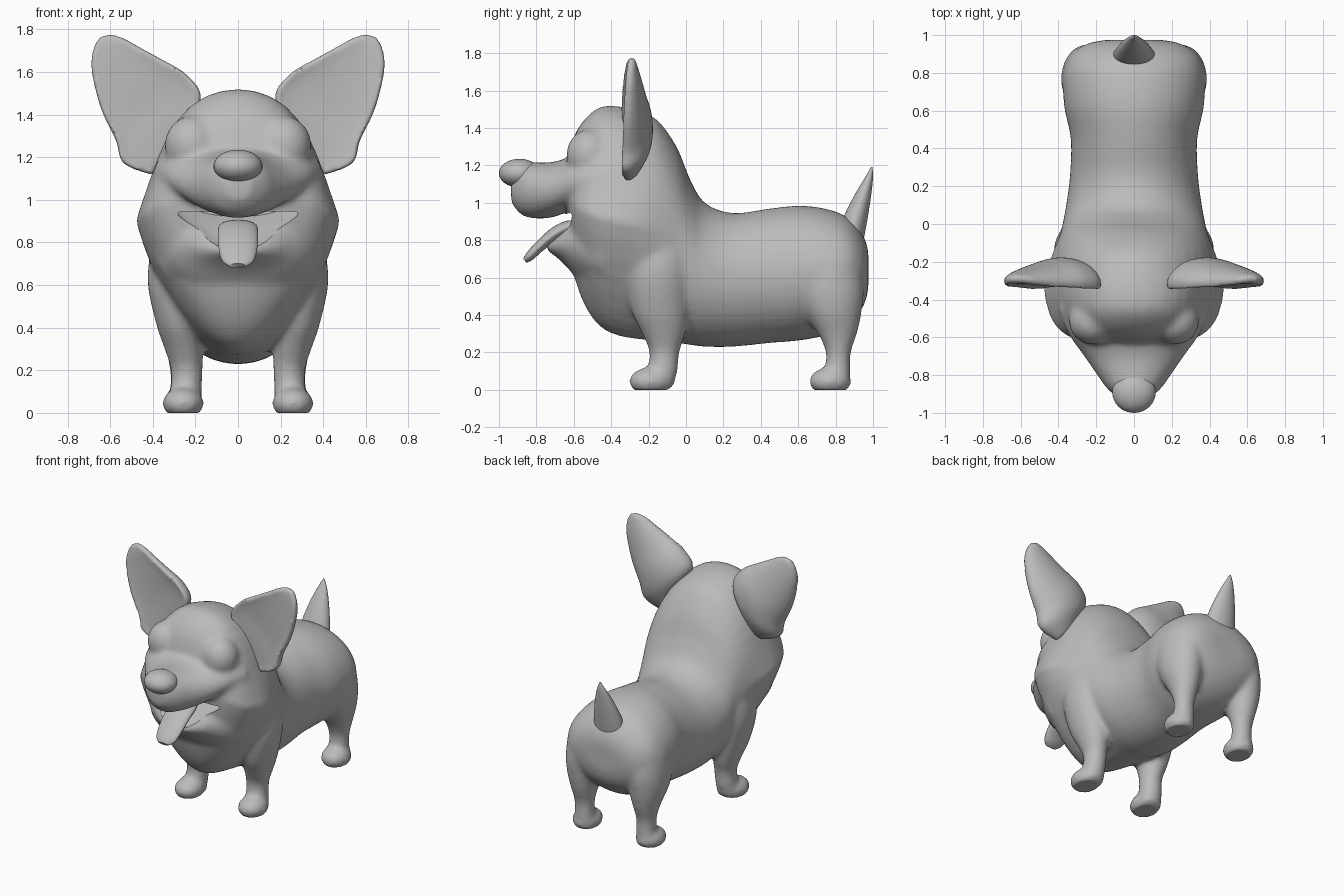
import bpy, bmesh, math
from mathutils import Vector

if "Cube" in bpy.data.objects:
    bpy.data.objects.remove(bpy.data.objects["Cube"])

fur = bpy.data.materials.new("plain_grey")
fur.diffuse_color = (0.50, 0.50, 0.50, 1)
fur.use_nodes = True
fur.node_tree.nodes["Principled BSDF"].inputs["Base Color"].default_value = fur.diffuse_color
X, Y, Z = Vector((1, 0, 0)), Vector((0, 1, 0)), Vector((0, 0, 1))


def new_object(name, bm):
    bmesh.ops.recalc_face_normals(bm, faces=bm.faces)
    me = bpy.data.meshes.new(name)
    bm.to_mesh(me)
    bm.free()
    me.materials.append(fur)
    ob = bpy.data.objects.new(name, me)
    bpy.context.collection.objects.link(ob)
    return ob


def loft(bm, rings, steps=4, segs=36, cup=1.0, shape=None):
    """Skin smooth rings (centre, u, v); cup < 0 hollows the -v side."""
    dense = []
    for i in range(len(rings) - 1):
        q = [rings[max(0, min(len(rings) - 1, i + k))] for k in (-1, 0, 1, 2)]
        for s in range(steps):
            t = s / steps
            w = (-.5*t + t*t - .5*t**3, 1 - 2.5*t*t + 1.5*t**3,
                 .5*t + 2*t*t - 1.5*t**3, -.5*t*t + .5*t**3)
            dense.append([sum((q[k][j] * w[k] for k in range(4)), Vector()) for j in range(3)])
    dense.append(rings[-1])
    loops = []
    for c, u, v in dense:
        loop = []
        for k in range(segs):
            a = math.tau * k / segs
            s = math.sin(a)
            f = shape(c.y, s) if shape else 1
            loop.append(bm.verts.new(c + u * math.cos(a) * f + v * (s if s > 0 else s * cup)))
        loops.append(loop)
    for a, b in zip(loops, loops[1:]):
        for k in range(segs):
            n = (k + 1) % segs
            bm.faces.new((a[k], a[n], b[n], b[k]))
    bm.faces.new(loops[0])
    bm.faces.new(loops[-1])


def along_y(rows):      # y, top, bottom, half width
    return [(Vector((0, y, (t + b) / 2)), X * w, Z * ((t - b) / 2)) for y, t, b, w in rows]


def along_z(rows, side=1):      # z, x, y, half width, half depth
    return [(Vector((x * side, y, z)), X * rx, Y * ry) for z, x, y, rx, ry in rows]


def ball(bm, centre, radii):
    made = bmesh.ops.create_uvsphere(bm, u_segments=32, v_segments=20, radius=1)
    for v in made["verts"]:
        v.co = Vector(centre) + Vector(a * b for a, b in zip(v.co, radii))


def bake(ob):
    dg = bpy.context.evaluated_depsgraph_get()
    me = bpy.data.meshes.new_from_object(ob.evaluated_get(dg))
    ob.modifiers.clear()
    ob.data = me


def chest_shape(y, s):
    """Narrow the bib to a keel and pinch the temples, towards the front."""
    k = max(0, min(1, (-.08 - y) / .25))
    return 1 - k * (.36 * -s if s < 0 else .42 * s * (1 - s))


# Torso, neck and skull
bm = bmesh.new()
loft(bm, along_y([
    (.975, .74, .54, .15), (.95, .82, .45, .26), (.88, .91, .36, .345), (.78, .96, .30, .375),
    (.62, .985, .265, .37), (.45, .97, .25, .335), (.25, .945, .23, .34), (.10, 1.0, .23, .36),
    (.02, 1.13, .24, .375), (-.05, 1.30, .25, .39), (-.15, 1.44, .26, .43),
    (-.25, 1.49, .27, .465), (-.35, 1.515, .285, .48), (-.45, 1.515, .33, .46),
    (-.53, 1.46, .43, .425), (-.59, 1.375, .58, .36), (-.625, 1.27, .74, .26)]),
    shape=chest_shape)
# Muzzle
loft(bm, along_y([
    (-.45, 1.30, .95, .40), (-.58, 1.26, .97, .35), (-.70, 1.22, .925, .265),
    (-.80, 1.215, .915, .195), (-.88, 1.21, .935, .135), (-.935, 1.13, 1.0, .06)]))
# Lower jaw
loft(bm, along_y([
    (-.45, 1.02, .50, .39), (-.56, .98, .57, .32), (-.64, .90, .66, .235),
    (-.70, .83, .715, .16), (-.745, .78, .745, .08)]))
for side in (1, -1):
    # Closed eye bulges
    ball(bm, (.215 * side, -.515, 1.255), (.13, .125, .14))
    # Front legs and paws
    loft(bm, along_z([
        (.96, .25, -.11, .05, .06), (.80, .27, -.135, .125, .15), (.62, .28, -.15, .145, .175),
        (.42, .275, -.14, .11, .15),
        (.30, .255, -.12, .09, .115), (.20, .24, -.115, .075, .08), (.10, .245, -.125, .075, .08),
        (.01, .25, -.14, .08, .07)], side))
    ball(bm, (.257 * side, -.19, .045), (.098, .115, .075))
    # Hind legs and paws
    loft(bm, along_z([
        (.86, .18, .76, .05, .07), (.74, .23, .765, .125, .145), (.56, .245, .765, .14, .185),
        (.42, .25, .785, .125, .155),
        (.30, .25, .81, .09, .105), (.20, .25, .815, .07, .067), (.10, .25, .81, .07, .07),
        (.01, .25, .80, .08, .08)], side))
    ball(bm, (.257 * side, .77, .045), (.098, .113, .075))
body = new_object("body", bm)
rm = body.modifiers.new("fuse", 'REMESH')
rm.mode = 'VOXEL'
rm.voxel_size = .016
sm = body.modifiers.new("soften", 'SMOOTH')
sm.factor = .5
sm.iterations = 12
bake(body)

# Open smiling mouth, cut between muzzle and jaw
bm = bmesh.new()
loft(bm, along_y([
    (-.50, .965, .92, .22), (-.57, .965, .875, .31), (-.64, .94, .82, .25),
    (-.72, .912, .77, .19), (-.84, .90, .75, .14)]))
for v in bm.verts:
    v.co.z += .5 * v.co.x ** 2
cutter = new_object("mouth_cutter", bm)
cutter.hide_render = True
bo = body.modifiers.new("mouth", 'BOOLEAN')
bo.operation = 'DIFFERENCE'
bo.object = cutter
bake(body)
bpy.data.objects.remove(cutter)
for v in body.data.vertices:        # flat soles
    v.co.z = max(v.co.z, 0)

# Nose
bm = bmesh.new()
ball(bm, (0, -.89, 1.158), (.115, .11, .077))
new_object("nose", bm)

# Tongue
bm = bmesh.new()
loft(bm, [(Vector((0, y, z)), X * w, Vector((0, -.6, .8)) * h) for y, z, w, h in [
    (-.54, .89, .06, .02), (-.62, .875, .09, .035), (-.70, .835, .095, .035),
    (-.78, .77, .09, .03), (-.835, .715, .075, .025), (-.862, .69, .04, .014)]], segs=24)
new_object("tongue", bm)

# Tail
bm = bmesh.new()
loft(bm, along_z([
    (.78, 0, .87, .12, .075), (.90, 0, .90, .105, .068), (1.04, 0, .945, .068, .045),
    (1.14, 0, .98, .03, .02), (1.19, 0, .992, .004, .004)]))
new_object("tail", bm)

# Cupped ears: inner edge, outer edge, rim y, depth
EAR = [(.25, 1.35, .41, 1.13, -.32, .07), (.185, 1.485, .53, 1.18, -.335, .135),
       (.255, 1.585, .562, 1.28, -.33, .135), (.365, 1.65, .632, 1.43, -.325, .10),
       (.475, 1.71, .674, 1.60, -.315, .06), (.55, 1.75, .668, 1.70, -.305, .03),
       (.60, 1.763, .64, 1.755, -.295, .01)]
for side, label in ((1, "left"), (-1, "right")):
    bm = bmesh.new()
    rings = []
    for x0, z0, x1, z1, y, d in EAR:
        a, b = Vector((x0 * side, y, z0)), Vector((x1 * side, y, z1))
        rings.append(((a + b) / 2, (b - a) / 2, Y * d))
    loft(bm, rings, steps=5, cup=-.2)
    ear = new_object(label + "_ear", bm)
    # rounded rim
    th = ear.modifiers.new("thicken", 'SOLIDIFY')
    th.thickness = .016
    th.offset = 1
    rm = ear.modifiers.new("fuse", 'REMESH')
    rm.mode = 'VOXEL'
    rm.voxel_size = .011
    sm = ear.modifiers.new("soften", 'SMOOTH')
    sm.iterations = 6
    bake(ear)

for ob in bpy.context.collection.objects:
    for p in ob.data.polygons:
        p.use_smooth = True
    ob.data.materials.clear()
    ob.data.materials.append(fur)
    ob.select_set(True)
bpy.context.view_layer.objects.active = body
bpy.ops.object.shade_smooth_by_angle(angle=math.radians(50))
